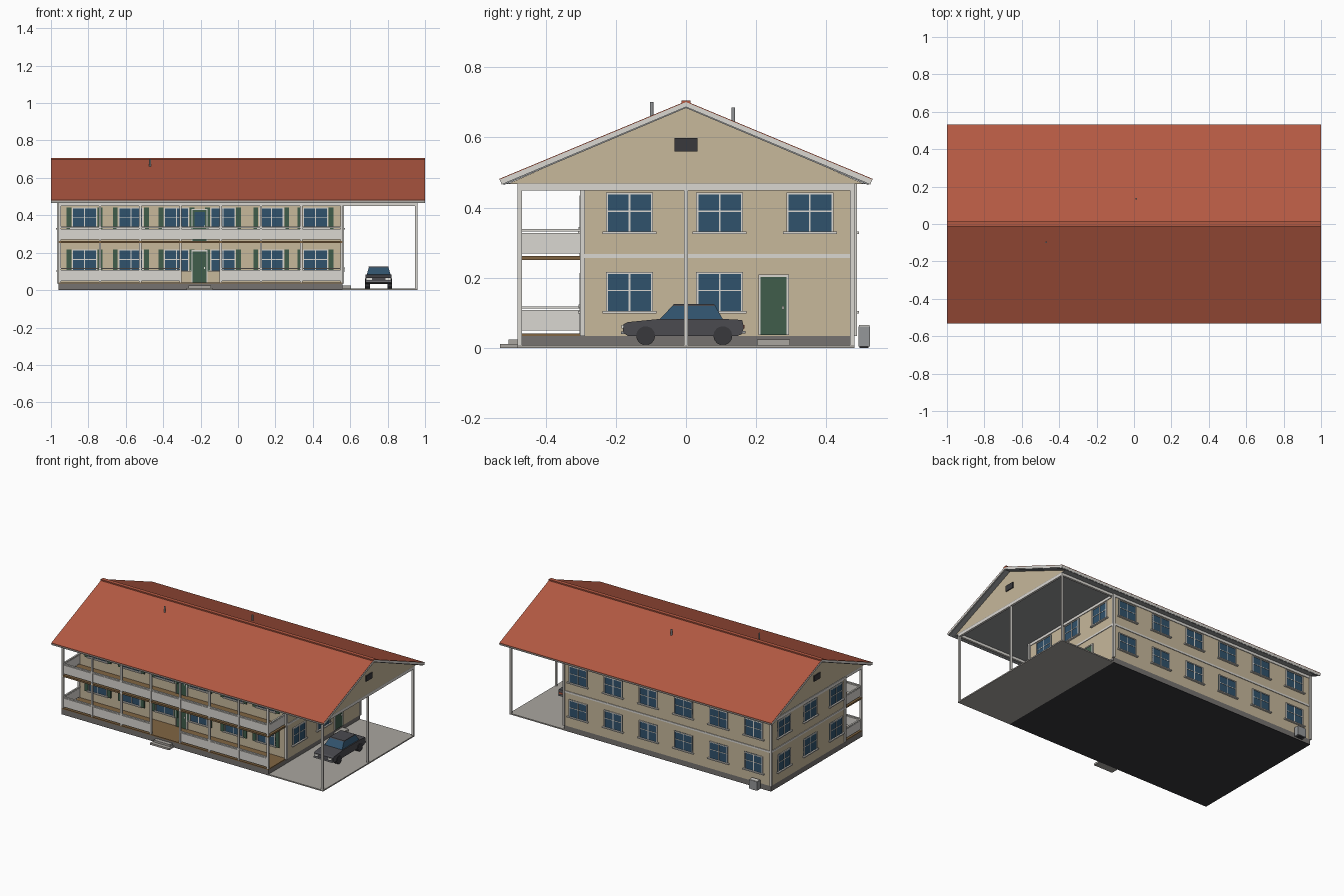
import bpy, bmesh, math
from mathutils import Matrix

if "Cube" in bpy.data.objects:
    bpy.data.objects.remove(bpy.data.objects["Cube"])

COL = dict(tan=(.57, .48, .33), white=(.7, .68, .64), glass=(.03, .085, .15), green=(.05, .11, .07),
           wood=(.22, .13, .055), red=(.45, .1, .055), stone=(.18, .17, .16), slab=(.4, .38, .35),
           dark=(.04, .04, .045), car=(.07, .07, .08), grey=(.3, .31, .32), lamp=(.8, .8, .75))
MATS = {}
for k, c in COL.items():
    MATS[k] = bpy.data.materials.new(k)
    MATS[k].diffuse_color = (*c, 1)

PARTS = {}


def box(name, mat, x0, x1, y0, y1, z0, z1):
    """Add a box to the named part; parts become meshes at the end."""
    bm = PARTS.setdefault((name, mat), bmesh.new()) if (name, mat) not in PARTS else PARTS[(name, mat)]
    m = Matrix.Translation(((x0 + x1) / 2, (y0 + y1) / 2, (z0 + z1) / 2)) @ Matrix.Diagonal(
        (abs(x1 - x0), abs(y1 - y0), abs(z1 - z0), 1))
    bmesh.ops.create_cube(bm, size=1, matrix=m)


def finish(name, bm, mat):
    bmesh.ops.recalc_face_normals(bm, faces=bm.faces)
    me = bpy.data.meshes.new(name)
    bm.to_mesh(me)
    bm.free()
    ob = bpy.data.objects.new(name, me)
    me.materials.append(MATS[mat])
    bpy.context.collection.objects.link(ob)
    return ob


def prism(name, mat, pts, x0, x1, top=None):
    """Extrude a y-z outline along x; optionally narrow everything above a height."""
    bm = bmesh.new()
    f = bm.faces.new([bm.verts.new((x0, y, z)) for y, z in pts])
    r = bmesh.ops.extrude_face_region(bm, geom=[f])
    for v in r['geom']:
        if isinstance(v, bmesh.types.BMVert):
            v.co.x = x1
    if top:
        mid = (x0 + x1) / 2
        for v in bm.verts:
            if v.co.z > top[0]:
                v.co.x = mid + (v.co.x - mid) * top[1]
    return finish(name, bm, mat)


def tube(name, mat, loc, r, h, n=12, axis='Z'):
    bm = bmesh.new()
    rot = Matrix.Rotation(math.pi / 2, 4, 'Y') if axis == 'X' else Matrix()
    bmesh.ops.create_cone(bm, cap_ends=True, segments=n, radius1=r, radius2=r, depth=h,
                          matrix=Matrix.Translation(loc) @ rot)
    return finish(name, bm, mat)


# House outline
XL, XR, XC = -.96, .56, .96
YF, YW, YB = -.48, -.295, .48
TOP = .467
F1, F2 = .1, .326


def on_wall(side, name, mat, u0, u1, z0, z1, n0, n1):
    """Box on a wall: u along it, n outward from it."""
    if side == 'front':
        box(name, mat, u0, u1, YW - n1, YW - n0, z0, z1)
    elif side == 'back':
        box(name, mat, u0, u1, YB + n0, YB + n1, z0, z1)
    elif side == 'left':
        box(name, mat, XL - n1, XL - n0, u0, u1, z0, z1)
    else:
        box(name, mat, XR + n0, XR + n1, u0, u1, z0, z1)


def window(side, u, z, shutters=False):
    w, h, t = .067, .117, .006
    on_wall(side, 'window_glass', 'glass', u - w, u + w, z, z + h, -.005, .003)
    for a in (-w, w - t):
        on_wall(side, 'window_frames', 'white', u + a, u + a + t, z, z + h, 0, .007)
    for b in (0, h - t):
        on_wall(side, 'window_frames', 'white', u - w, u + w, z + b, z + b + t, 0, .0068)
    on_wall(side, 'window_frames', 'white', u - .0025, u + .0025, z, z + h, 0, .005)
    on_wall(side, 'window_frames', 'white', u - w, u + w, z + h * .53, z + h * .53 + .004, 0, .0048)
    on_wall(side, 'window_sills', 'white', u - .077, u + .077, z - .001, z + .006, 0, .013)
    if shutters:
        for s in (-1, 1):
            c = u + s * .083
            on_wall(side, 'shutters', 'green', c - .013, c + .013, z, z + h, 0, .007)


def door(side, u, z, w=.037, glazed=False):
    h = .166
    on_wall(side, 'doors', 'green', u - w, u + w, z, z + h, -.005, .005)
    for a in (-w - .006, w):
        on_wall(side, 'door_frames', 'white', u + a, u + a + .006, z, z + h + .007, 0, .008)
    on_wall(side, 'door_frames', 'white', u - w, u + w, z + h, z + h + .007, 0, .0078)
    on_wall(side, 'door_handles', 'lamp', u + w * .65, u + w * .8, z + .073, z + .083, .004, .011)
    if glazed:
        on_wall(side, 'door_glass', 'glass', u - w * .75, u + w * .75, z + .075, z + .155, .004, .007)


# Foundation, walls and carport slab
box('foundation', 'stone', XL, XR, YF, YB, .002, .035)
box('ground_slab', 'slab', XR, XC, YF, YB, .0, .008)
box('foundation_base', 'dark', XL, XR, YF, YB, 0, .002)
box('house_walls', 'tan', XL, XR, YW, YB, .035, TOP)

# White trim: corner boards, floor band, top band
for x in (XL, XR):
    for y in (YW, YB):
        box('corner_boards', 'white', x - .007, x + .007, y - .007, y + .007, .035, TOP)
for s, a, b in (('left', YW, YB), ('right', YW, YB), ('back', XL, XR)):
    on_wall(s, 'floor_band', 'white', a, b, .256, .268, 0, .004)
    on_wall(s, 'top_band', 'white', a, b, .45, TOP, 0, .004)

# Windows and doors
for z in (F1, F2):
    for x in (-.82, -.573, -.328, -.08, .178, .415):
        window('front', x, z, True)
    for i in range(6):
        window('back', -.835 + .258 * i, z)
    for y in (-.2, .07, .345):
        window('left', y, z)
    for y in (-.161, .096, .353):
        if z == F2 or y < .3:
            window('right', y, z)
door('front', -.205, .041)
door('front', -.205, .262, glazed=True)
door('right', .25, .037)

# Porch floors, posts, beams
box('porch_floor', 'wood', XL, XR, YF, YW, .035, .042)
box('balcony_floor', 'wood', XL, XR, YF, YW, .251, .262)
PX = [XL + .007 + i * (XR - XL - .014) / 7 for i in range(8)]
for x in PX:
    box('porch_posts', 'white', x - .006, x + .006, YF, YF + .012, .042, TOP)
box('porch_beam', 'white', XL, XC, YF, YF + .014, .45, TOP)
box('porch_beam', 'white', XL, XL + .014, YF, YW, .45, TOP)
box('carport_beam', 'white', XC - .014, XC, YF, YB, .449, TOP)
box('carport_beam', 'white', XR, XC, YB - .014, YB, .45, TOP)
for y in (YF + .006, 0, YB - .006):
    box('carport_posts', 'white', XC - .013, XC - .001, y - .006, y + .006, .008, TOP)


# Railings: solid panel with rail above
def railing(x0, x1, y0, y1, z):
    box('railing_panels', 'white', x0 + .002, x1 - .002, y0 + .002, y1 - .002, z + .008, z + .066)
    box('railing_caps', 'white', x0 - .001, x1 + .001, y0 - .001, y1 + .001, z + .07, z + .077)


for z in (.042, .262):
    for i in range(7):
        if z > .1 or i != 3:
            railing(PX[i], PX[i + 1], YF + .002, YF + .01, z)
    railing(XL + .003, XL + .011, YF + .01, YW, z)
railing(XR - .011, XR - .003, YF + .01, YW, .262)

# Steps
box('front_steps', 'slab', -.275, -.135, -.53, YF, 0, .012)
box('front_steps', 'slab', -.265, -.145, -.506, YF, .012, .025)
box('side_step', 'slab', XR, .605, .203, .297, .008, .024)

# Roof: gable block, white-edged slab, red covering, ridge cap
prism('gables', 'tan', [(-.505, TOP + .002), (.505, TOP + .002), (0, .69)], XL, XC)
box('carport_ceiling', 'grey', XL, XC, -.52, .52, TOP, TOP + .003)
for s, n in ((-1, 'front'), (1, 'back')):
    prism(n + '_roof_slab', 'white', [(0, .687), (0, .701), (s * .531, .48), (s * .525, .466)], -1, 1)
    prism(n + '_roof_cover', 'red', [(0, .7), (0, .7035), (s * .531, .4825), (s * .531, .479)], -.999, .999)
    prism(n + '_soffit', 'grey', [(0, .684), (0, .688), (s * .522, .4675), (s * .518, .465)], -.995, .995)
box('ridge_cap', 'red', -1, 1, -.013, .013, .695, .706)
for x, s in ((XL, -1), (XC, 1)):
    box('gable_vents', 'dark', x, x + s * .006, -.033, .033, .56, .598)

# Roof vent pipes and outdoor cooling unit
tube('front_vent_pipe', 'grey', (-.47, -.098, .673), .005, .055)
tube('back_vent_pipe', 'grey', (.012, .135, .66), .005, .05)
box('cooling_unit', 'grey', -.89, -.83, .491, .525, .004, .062)
box('cooling_unit_top', 'white', -.888, -.832, .493, .523, .062, .065)
box('cooling_unit_feet', 'dark', -.88, -.84, .495, .52, 0, .004)

# Parked car
prism('car_body', 'car', [(-.18, .045), (-.178, .068), (-.165, .074), (-.075, .083), (.105, .083), (.16, .08),
                          (.165, .06), (.16, .04), (.145, .034), (-.165, .034)], .682, .822)
prism('car_cabin', 'glass', [(-.075, .082), (-.038, .121), (.083, .121), (.105, .082)], .688, .816, (.1, .82))
prism('car_roof', 'car', [(-.039, .12), (-.035, .125), (.08, .125), (.084, .12)], .699, .805)
for x in (.693, .811):
    for y in (-.115, .105):
        tube('car_wheel', 'dark', (x, y, .035), .027, .026, 14, 'X')
for y0, y1, m in ((-.184, -.17, 'lamp'), (.155, .167, 'red')):
    for x in (.702, .802):
        box('car_lamps', m, x - .014, x + .014, y0, y1, .055, .065)
box('car_bumpers', 'grey', .684, .82, -.185, -.17, .04, .047)
box('car_bumpers', 'grey', .684, .82, .155, .169, .042, .049)

for (name, mat), bm in PARTS.items():
    finish(name, bm, mat)

for m in bpy.data.materials:
    if m.users and not m.is_grease_pencil:
        m.use_nodes = True
        m.node_tree.nodes["Principled BSDF"].inputs["Base Color"].default_value = m.diffuse_color
